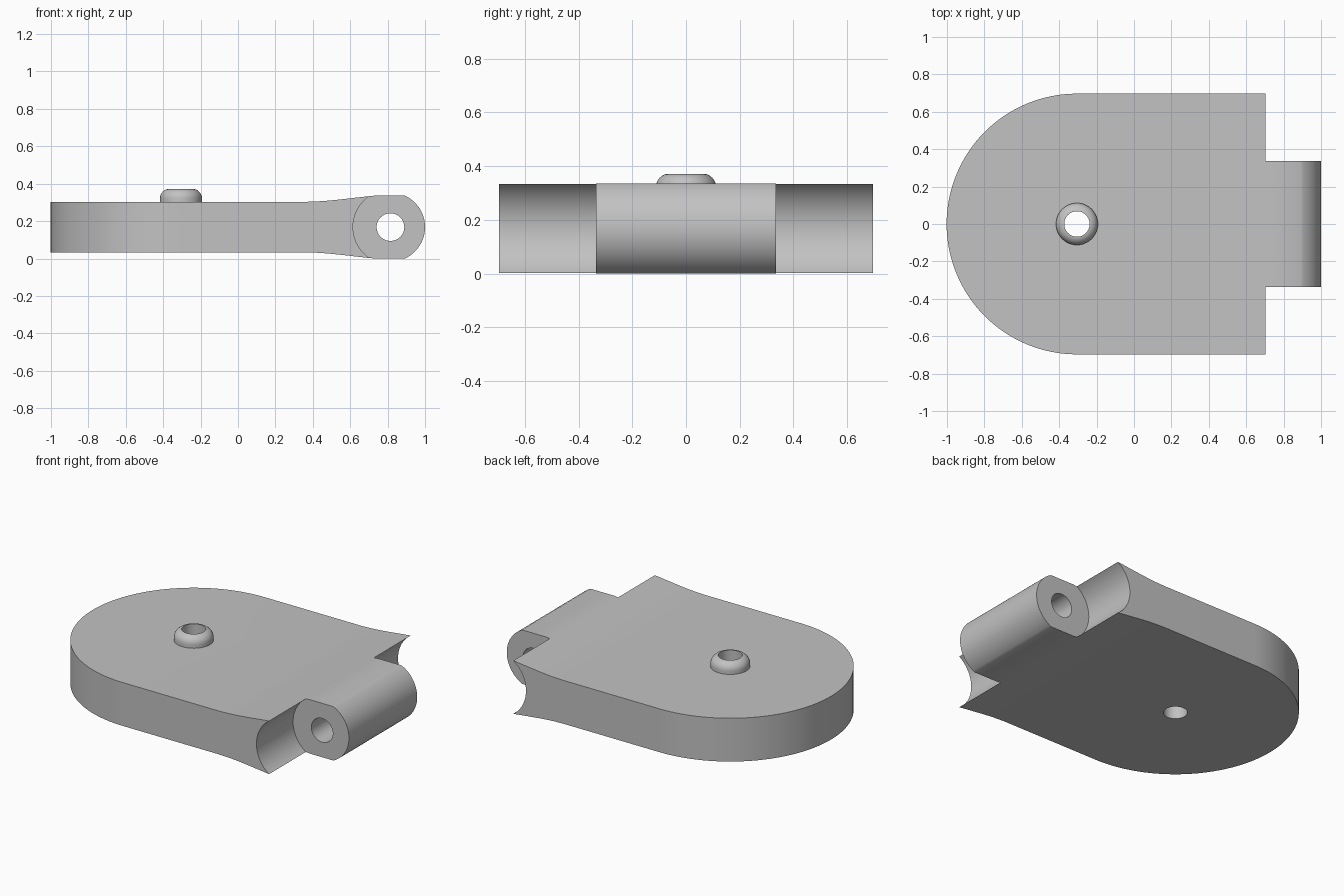
import bpy, bmesh, math
from mathutils import Matrix, Vector

cube = bpy.data.objects.get("Cube")
if cube:
    bpy.data.objects.remove(cube, do_unlink=True)

MID = 0.168           # mid-height of the plate and the pin axis
PIN_X, BUTTON_X = 0.815, -0.305
HALF_W, TONGUE = 0.697, 0.336

grey = bpy.data.materials.new("light grey")
grey.use_nodes = True
grey.diffuse_color = (0.54, 0.54, 0.54, 1)
grey.node_tree.nodes["Principled BSDF"].inputs["Base Color"].default_value = (0.54, 0.54, 0.54, 1)


def arc(cx, cy, r, a0, a1, n):
    angles = [math.radians(a0 + (a1 - a0) * i / n) for i in range(n + 1)]
    return [(cx + r * math.cos(a), cy + r * math.sin(a)) for a in angles]


def prism(name, outline, axis, lo, hi):
    """Extrude a closed outline: (x, z) along y, or (x, y) along z."""
    place = (lambda p, d: (p[0], d, p[1])) if axis == "y" else (lambda p, d: (p[0], p[1], d))
    bm = bmesh.new()
    face = bm.faces.new([bm.verts.new(place(p, lo)) for p in outline])
    top = bmesh.ops.extrude_face_region(bm, geom=[face])["geom"]
    shift = Vector(place((0, 0), hi - lo))
    bmesh.ops.translate(bm, vec=shift, verts=[v for v in top if isinstance(v, bmesh.types.BMVert)])
    return finish(name, bm)


def finish(name, bm):
    bmesh.ops.recalc_face_normals(bm, faces=bm.faces)
    mesh = bpy.data.meshes.new(name)
    bm.to_mesh(mesh)
    bm.free()
    mesh.materials.append(grey)
    obj = bpy.data.objects.new(name, mesh)
    bpy.context.collection.objects.link(obj)
    return obj


def combine(target, tool, operation):
    mod = target.modifiers.new(operation, "BOOLEAN")
    mod.operation, mod.solver, mod.object = operation, "EXACT", tool
    bpy.context.view_layer.objects.active = target
    bpy.ops.object.modifier_apply(modifier=mod.name)
    bpy.data.objects.remove(tool, do_unlink=True)


# Side profile: flat plate, flared end and rounded knuckle
flare = [(-1.1, 0.135), (0.36, 0.135), (0.42, 0.137), (0.48, 0.141),
         (0.54, 0.147), (0.69, 0.164), (0.73, 0.168)]
nose = math.degrees(math.asin(MID / 0.185))
outline = [(x, MID - h) for x, h in flare]
outline += arc(PIN_X, MID, 0.185, -nose, nose, 32)
outline += [(x, MID + h) for x, h in reversed(flare)]
plate = prism("hinge_plate", outline, "y", -0.8, 0.8)

# Plan outline: half disc running into straight sides
plan = arc(BUTTON_X, 0, HALF_W, 90, 270, 64) + [(1.1, -HALF_W), (1.1, HALF_W)]
combine(plate, prism("plan_cutter", plan, "z", -0.2, 0.6), "INTERSECT")

# Concave clearance on both sides of the knuckle
for side in (-1, 1):
    lo, hi = sorted((side * TONGUE, side * 0.9))
    combine(plate, prism("clearance_cutter", arc(PIN_X, MID, 0.2, 0, 354, 59), "y", lo, hi), "DIFFERENCE")

# Pin hole through the knuckle
combine(plate, prism("pin_cutter", arc(PIN_X, MID, 0.074, 0, 352.5, 47), "y", -0.9, 0.9), "DIFFERENCE")

# Rounded button on the top face
bm = bmesh.new()
section = [(0, 0.25), (0.112, 0.25)] + arc(0.062, 0.322, 0.05, 0, 90, 8) + [(0, 0.372)]
verts = [bm.verts.new((r, 0, z)) for r, z in section]
edges = [bm.edges.new(pair) for pair in zip(verts, verts[1:])]
bmesh.ops.spin(bm, geom=verts + edges, cent=(0, 0, 0), axis=(0, 0, 1),
               angle=math.tau, steps=48, use_merge=True)
bmesh.ops.remove_doubles(bm, verts=bm.verts, dist=0.0001)
bmesh.ops.transform(bm, matrix=Matrix.Translation((BUTTON_X, 0, 0)), verts=bm.verts)
combine(plate, finish("button", bm), "UNION")

# Bore through the button and plate
combine(plate, prism("bore_cutter", arc(BUTTON_X, 0, 0.068, 0, 352.5, 47), "z", -0.2, 0.6), "DIFFERENCE")

bpy.ops.object.select_all(action="DESELECT")
plate.select_set(True)
bpy.context.view_layer.objects.active = plate
bpy.ops.object.shade_smooth_by_angle(angle=math.radians(30))
